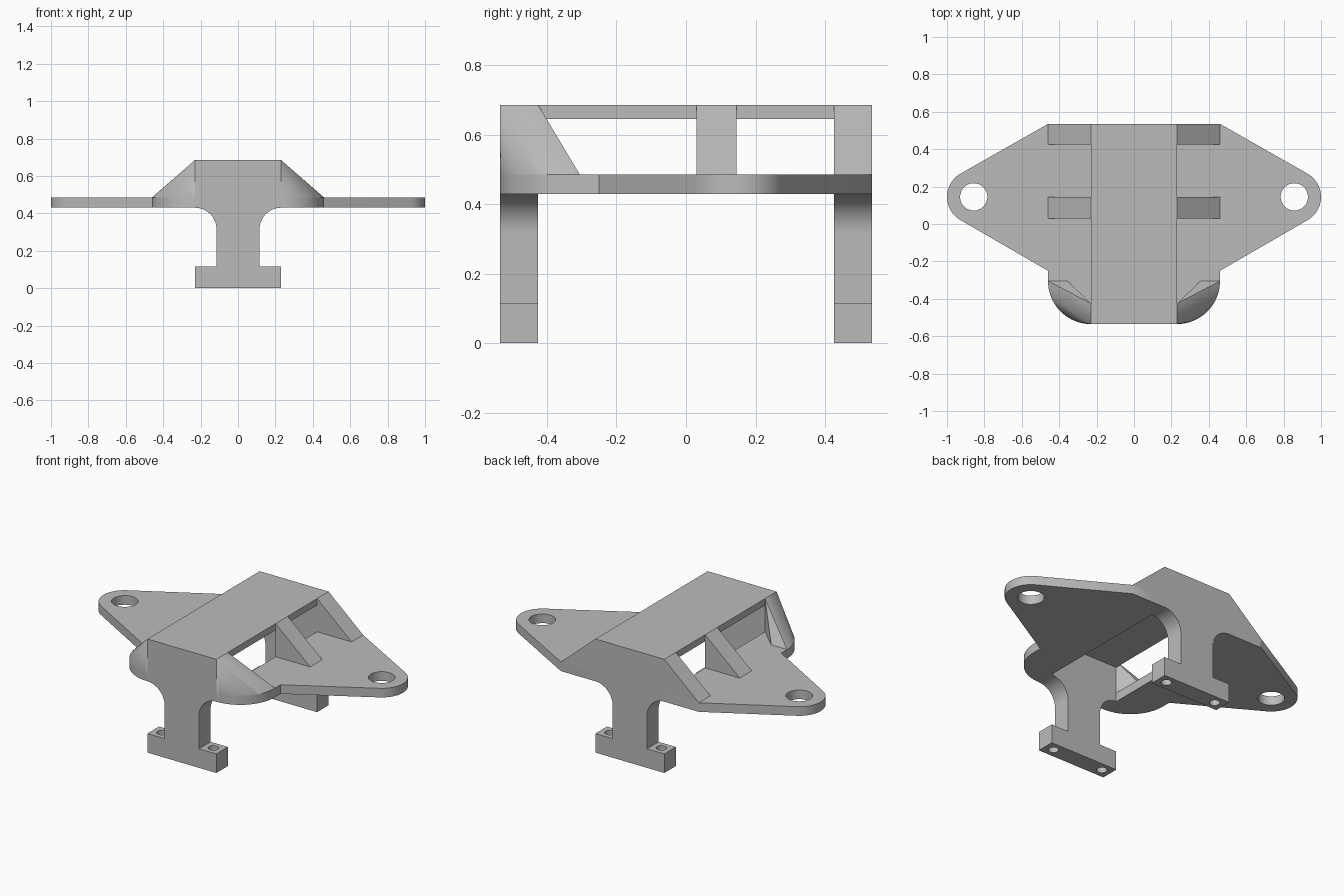
import bpy, bmesh
from math import radians, sin, cos, pi
from mathutils import Matrix, Vector

if "Cube" in bpy.data.objects:
    bpy.data.objects.remove(bpy.data.objects["Cube"], do_unlink=True)

grey = bpy.data.materials.new("plain grey")
grey.use_nodes = True
grey.diffuse_color = (0.5, 0.5, 0.5, 1)
grey.node_tree.nodes["Principled BSDF"].inputs["Base Color"].default_value = (0.5, 0.5, 0.5, 1)

# Shared sizes
HALF = 0.23                        # half width of deck and feet
WIDE = 0.46                        # half width at the foot of the slopes
END, INNER = 0.535, 0.425          # outer and inner faces of the piers
BASE, FLOOR, TOP = 0.43, 0.485, 0.685
THICK = END - INNER


def arc(cx, cy, r, a0, a1, n):
    return [(cx + r * cos(radians(a0 + (a1 - a0) * i / n)),
             cy + r * sin(radians(a0 + (a1 - a0) * i / n))) for i in range(n + 1)]


def circle(cx, cy, r):
    return arc(cx, cy, r, 0, 360, 32)[:-1]


def flip(points):
    return [(-x, y) for x, y in reversed(points)]


def finish(obj):
    obj.data.materials.clear()
    obj.data.materials.append(grey)
    bpy.ops.object.select_all(action='DESELECT')
    obj.select_set(True)
    bpy.context.view_layer.objects.active = obj
    bpy.ops.object.shade_smooth_by_angle(angle=radians(30))


def prism(name, loops, depth, centre, upright=False):
    """Extrude an outline with optional holes, flat on z or standing along y."""
    curve = bpy.data.curves.new(name, 'CURVE')
    curve.dimensions = '2D'
    curve.fill_mode = 'BOTH'
    curve.extrude = depth / 2
    for loop in loops:
        spline = curve.splines.new('POLY')
        spline.points.add(len(loop) - 1)
        for point, (x, y) in zip(spline.points, loop):
            point.co = (x, y, 0, 1)
        spline.use_cyclic_u = True
    obj = bpy.data.objects.new(name, curve)
    bpy.context.collection.objects.link(obj)
    bpy.ops.object.select_all(action='DESELECT')
    obj.select_set(True)
    bpy.context.view_layer.objects.active = obj
    bpy.ops.object.convert(target='MESH')
    obj = bpy.context.object
    turn = Matrix.Rotation(pi / 2, 4, 'X') if upright else Matrix()
    obj.data.transform(Matrix.Translation(centre) @ turn)
    bm = bmesh.new()
    bm.from_mesh(obj.data)
    bmesh.ops.remove_doubles(bm, verts=bm.verts, dist=1e-5)
    bmesh.ops.recalc_face_normals(bm, faces=bm.faces)
    bm.to_mesh(obj.data)
    bm.free()
    finish(obj)
    return obj


# Top deck
prism("top_deck", [[(-HALF, -END), (HALF, -END), (HALF, END), (-HALF, END)]],
      0.04, (0, 0, TOP - 0.02))

# Side wings with rounded tips and bolt holes
wing = ([(HALF, -END)] + arc(HALF, -0.305, 0.23, -90, 0, 20)[1:]
        + [(WIDE, -0.25)] + arc(0.857, 0.145, 0.143, -60, 60, 24)
        + [(WIDE, END), (HALF, END)])
bolt = circle(0.857, 0.145, 0.073)
mid = (BASE + FLOOR) / 2
prism("left_wing", [wing, bolt], FLOOR - BASE, (0, 0, mid))
prism("right_wing", [flip(wing), flip(bolt)], FLOOR - BASE, (0, 0, mid))

# End piers: leg with fillets, then the head that carries the deck
leg = [(0.115, 0.115)] + arc(HALF, BASE - 0.115, 0.115, 180, 90, 12)
front_half = leg + [(HALF, TOP)]
rear_half = leg + [(WIDE, BASE), (WIDE, FLOOR), (HALF, TOP)]
y_pier = (END + INNER) / 2
prism("front_pier", [front_half + flip(front_half)], THICK, (0, -y_pier, 0), True)
prism("rear_pier", [rear_half + flip(rear_half)], THICK, (0, y_pier, 0), True)

# Feet with screw holes
foot = [(-HALF, -THICK / 2), (HALF, -THICK / 2), (HALF, THICK / 2), (-HALF, THICK / 2)]
screws = [circle(s * 0.172, 0, 0.029) for s in (-1, 1)]
for name, y in (("front_foot", -y_pier), ("rear_foot", y_pier)):
    prism(name, [foot] + screws, 0.115, (0, y, 0.0575))

# Middle ribs
rib = [(HALF, FLOOR), (WIDE, FLOOR), (HALF, TOP)]
prism("left_rib", [rib], 0.115, (0, 0.088, 0), True)
prism("right_rib", [flip(rib)], 0.115, (0, 0.088, 0), True)

# Rounded front shoulders, blending the pier into the curved wing edge
for name, side in (("left_shoulder", 1), ("right_shoulder", -1)):
    points = [(HALF, -END, TOP), (HALF, -INNER, TOP)]
    for z in (BASE, FLOOR):
        points += [(x, y, z) for x, y in arc(HALF, -0.305, 0.23, -90, 0, 20)]
        points += [(HALF, -INNER, z), (0.355, -0.305, z)]
    bm = bmesh.new()
    for x, y, z in points:
        bm.verts.new(Vector((side * x, y, z)))
    hull = bmesh.ops.convex_hull(bm, input=bm.verts)
    spare = {v for v in hull["geom_interior"] if isinstance(v, bmesh.types.BMVert)}
    bmesh.ops.delete(bm, geom=list(spare), context='VERTS')
    bmesh.ops.recalc_face_normals(bm, faces=bm.faces)
    mesh = bpy.data.meshes.new(name)
    bm.to_mesh(mesh)
    bm.free()
    shoulder = bpy.data.objects.new(name, mesh)
    bpy.context.collection.objects.link(shoulder)
    finish(shoulder)
